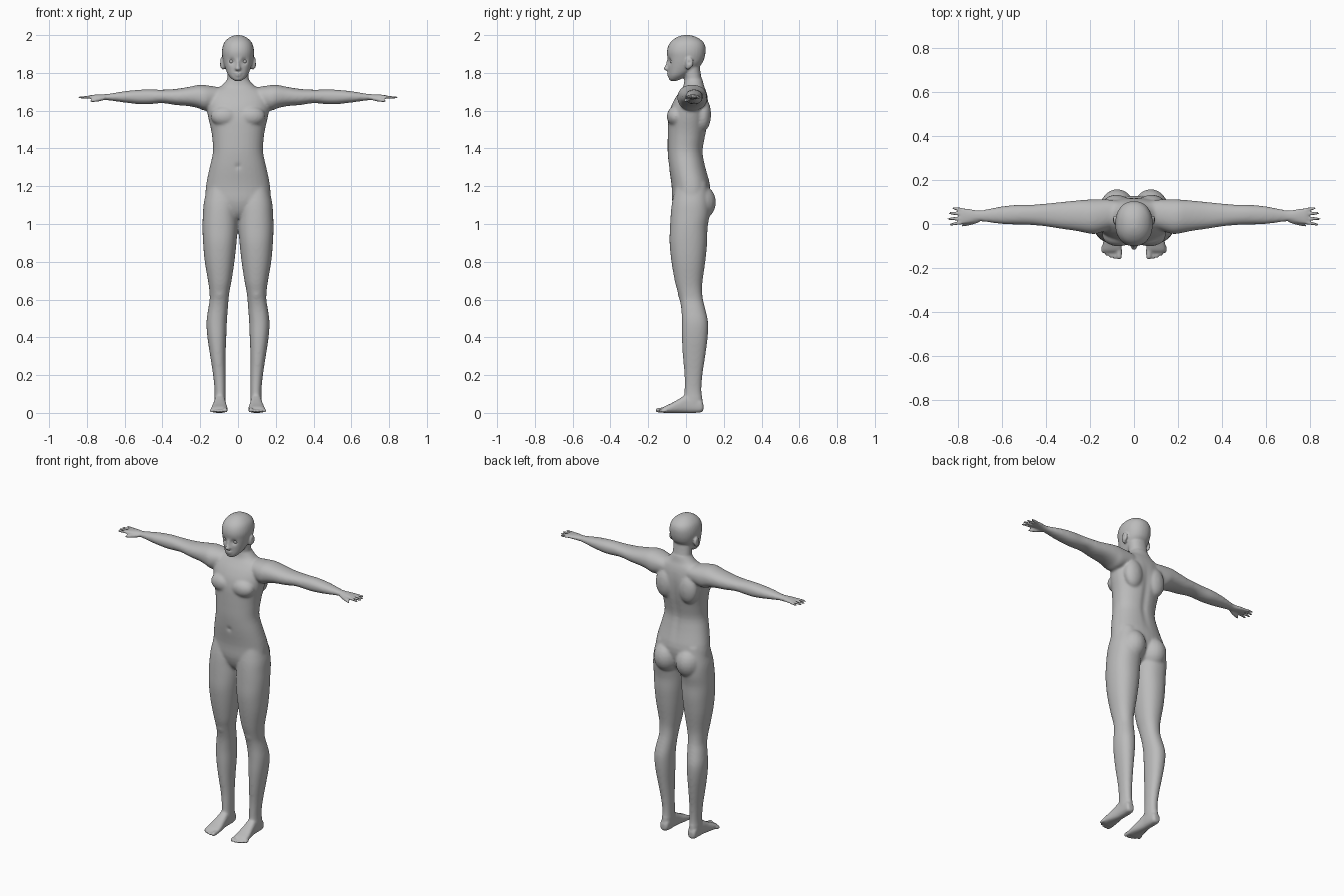
import bpy, math

skin = bpy.data.materials.new("plain grey")
skin.diffuse_color = (0.5, 0.5, 0.5, 1)
verts, faces = [], []
BOTH = (1, -1)


def spline(rows, steps=3):
    """Catmull-Rom interpolation through the section rows."""
    out = []
    for i in range(len(rows) - 1):
        p = [rows[max(i - 1, 0)], rows[i], rows[i + 1], rows[min(i + 2, len(rows) - 1)]]
        for k in range(steps):
            t = k / steps
            out.append([0.5 * (2 * b + (c - a) * t + (2 * a - 5 * b + 4 * c - d) * t * t
                               + (3 * b - a - 3 * c + d) * t ** 3) for a, b, c, d in zip(*p)])
    return out + [list(rows[-1])]


def loft(rows, axis="z", sides=(1,), n=2.2, seg=32, steps=3):
    """Rows are (position on axis, a0, a1, b0, b1): extents of a rounded section."""
    for s in sides:
        start, sections = len(verts), spline(rows, steps)
        flip = (axis == "y") ^ (s < 0) ^ (rows[0][0] > rows[-1][0])
        for t, a0, a1, b0, b1 in sections:
            for k in range(seg):
                c, d = math.cos(2 * math.pi * k / seg), math.sin(2 * math.pi * k / seg)
                a = (a0 + a1) / 2 + (a1 - a0) / 2 * math.copysign(abs(c) ** (2 / n), c)
                b = (b0 + b1) / 2 + (b1 - b0) / 2 * math.copysign(abs(d) ** (2 / n), d)
                x, y, z = {"z": (a, b, t), "x": (t, a, b), "y": (a, t, b)}[axis]
                verts.append((x * s, y, z))
        new = [tuple(range(start, start + seg))[::-1], tuple(range(len(verts) - seg, len(verts)))]
        for i in range(len(sections) - 1):
            r = start + i * seg
            for k in range(seg):
                j = (k + 1) % seg
                new.append((r + k, r + j, r + seg + j, r + seg + k))
        faces.extend([f[::-1] for f in new] if flip else new)


def blob(pos, rad, sides=BOTH):
    """Ellipsoid."""
    rows = []
    for k in range(13):
        u = math.pi * (.02 + .96 * k / 12)
        w = math.sin(u)
        rows.append((pos[2] - math.cos(u) * rad[2], pos[0] - w * rad[0], pos[0] + w * rad[0],
                     pos[1] - w * rad[1], pos[1] + w * rad[1]))
    loft(rows, "z", sides, 2, 20, 1)


def digit(axis, a, b, r0, r1):
    """Finger or toe; a and b are (along, across, height)."""
    rows = []
    for t, w in ((0, .8), (.3, 1), (.6, 1), (.85, .95), (.96, .7), (1, .25)):
        p = [u + (v - u) * t for u, v in zip(a, b)]
        r = (r0 + (r1 - r0) * t) * w
        rows.append((p[0], p[1] - r, p[1] + r, p[2] - r, p[2] + r))
    loft(rows, axis, BOTH, 2, 12, 2)


def centred(rows):
    return [(z, -w, w, y0, y1) for z, w, y0, y1 in rows]


def make_object(name):
    mesh = bpy.data.meshes.new(name)
    mesh.from_pydata(verts, [], faces)
    ob = bpy.data.objects.new(name, mesh)
    bpy.context.collection.objects.link(ob)
    verts.clear()
    faces.clear()
    return ob


# torso and neck
loft(centred([(1.03, .03, -.03, .05), (1.06, .09, -.055, .09), (1.12, .165, -.073, .118),
              (1.2, .17, -.076, .128), (1.3, .15, -.09, .104), (1.38, .133, -.097, .09),
              (1.45, .136, -.097, .1), (1.5, .143, -.096, .11), (1.56, .157, -.093, .118),
              (1.62, .167, -.08, .12), (1.67, .165, -.055, .115), (1.705, .14, -.03, .106),
              (1.73, .09, -.014, .096), (1.765, .058, -.008, .088)]))
loft(centred([(1.68, .064, -.02, .095), (1.75, .058, -.008, .086),
              (1.8, .056, -.012, .077), (1.86, .056, -.02, .07)]))
blob((.07, -.052, 1.57), (.075, .05, .055))    # chest
blob((.08, .09, 1.58), (.062, .043, .09))      # shoulder blades
blob((.076, .062, 1.115), (.082, .097, .1))    # buttocks

# arms and palms
loft([(.03, 0, .1, 1.62, 1.715), (.1, -.02, .11, 1.62, 1.724), (.17, -.045, .113, 1.6, 1.735),
      (.21, -.042, .111, 1.613, 1.736), (.26, -.032, .107, 1.624, 1.726),
      (.33, -.022, .1, 1.63, 1.715), (.4, -.011, .093, 1.64, 1.711),
      (.46, -.005, .088, 1.635, 1.712), (.52, -.003, .088, 1.634, 1.711),
      (.6, 0, .08, 1.643, 1.703), (.68, .01, .065, 1.654, 1.69), (.71, .012, .061, 1.656, 1.687),
      (.74, .005, .067, 1.659, 1.686), (.775, .0, .072, 1.662, 1.683),
      (.79, .004, .068, 1.665, 1.679)], "x", BOTH)

# fingers and thumbs
for y0, y1, tip in ((.008, -.002, .837), (.027, .023, .846), (.046, .049, .842), (.063, .073, .827)):
    digit("x", (.765, y0, 1.673), (tip, y1, 1.669), .0085, .0068)
digit("x", (.705, .018, 1.668), (.785, -.008, 1.649), .014, .0075)

# legs
loft([(1.22, .03, .155, -.05, .11), (1.12, .002, .18, -.073, .125), (1.05, .003, .186, -.081, .125),
      (.98, .003, .188, -.085, .114), (.9, .008, .185, -.087, .112), (.8, .019, .176, -.077, .102),
      (.7, .034, .159, -.06, .088), (.65, .044, .152, -.047, .085), (.6, .05, .15, -.034, .09),
      (.55, .054, .158, -.025, .102), (.48, .059, .167, -.022, .117), (.4, .062, .162, -.022, .115),
      (.3, .066, .147, -.017, .102), (.2, .066, .132, -.008, .087), (.12, .066, .124, -.008, .082),
      (.06, .066, .125, -.01, .088), (.02, .07, .122, 0, .088)], "z", BOTH)
blob((.098, -.02, .635), (.03, .024, .04))     # kneecaps

# feet and toes
loft([(.092, .082, .112, .015, .045), (.08, .07, .123, .003, .07), (.04, .066, .124, 0, .09),
      (0, .066, .126, 0, .095), (-.04, .062, .132, 0, .072), (-.08, .056, .14, 0, .05),
      (-.115, .055, .143, 0, .034), (-.128, .06, .138, .003, .024)], "y", BOTH, 2.6)
for i in range(5):
    r = .0135 if i == 0 else .009
    x = .067 if i == 0 else .07 + .0178 * i
    digit("y", (-.1, x, r + .004), (-.161 + .0018 * i * i, x, r), r, r * .9)

# head
loft(centred([(1.757, .018, -.086, -.05), (1.77, .035, -.091, -.02), (1.79, .052, -.093, .01),
              (1.82, .066, -.095, .055), (1.85, .076, -.096, .085), (1.88, .082, -.098, .098),
              (1.91, .085, -.101, .103), (1.94, .081, -.095, .102), (1.965, .07, -.08, .09),
              (1.985, .049, -.055, .064), (1.996, .027, -.03, .037), (2.0, .008, -.012, .014)]))
# nose, lips and ears
loft(centred([(1.872, .007, -.1, -.08), (1.84, .009, -.109, -.08), (1.823, .015, -.119, -.08),
              (1.811, .011, -.106, -.08)]))
blob((0, -.089, 1.798), (.022, .013, .006), (1,))
blob((0, -.087, 1.786), (.019, .013, .006), (1,))
blob((.086, .018, 1.853), (.011, .021, .029))
blob((.08, .01, 1.835), (.012, .013, .018))

# fuse every part into one skin
body = make_object("body")
mod = body.modifiers.new("fuse", "REMESH")
mod.mode = "VOXEL"
mod.voxel_size = .006
dg = bpy.context.evaluated_depsgraph_get()
fused = bpy.data.meshes.new_from_object(body.evaluated_get(dg))
body.modifiers.clear()
body.data = fused

# dents: eye sockets, ear hollows, navel (x, y, z, radius, push x, push y)
dents = [(.034, -.09, 1.861, .015, 0, .012), (.096, .016, 1.856, .01, -.006, 0),
         (0, -.095, 1.305, .011, 0, .012)]
broad = []
for v in fused.vertices:
    x, y, z = v.co
    s = -1 if x < 0 else 1
    for dx, dy, dz, r, px, py in dents:
        if abs(z - dz) < 2.5 * r:
            d2 = (abs(x) - dx) ** 2 + (y - dy) ** 2 + (z - dz) ** 2
            f = math.exp(-d2 / (r * r))
            v.co.x += s * px * f
            v.co.y += py * f
    # groove along the spine
    if y > .05 and 1.22 < z < 1.68:
        v.co.y -= .008 * math.exp(-(x / .018) ** 2) * math.sin((z - 1.22) / .46 * math.pi)
    if .09 < z < 1.765 and abs(x) < .7:
        broad.append(v.index)

# soften the blends, gently on head, hands and feet
body.vertex_groups.new(name="broad").add(broad, 1, "REPLACE")
for name, count, group in (("soften", 15, "broad"), ("polish", 2, "")):
    mod = body.modifiers.new(name, "SMOOTH")
    mod.factor = .5
    mod.iterations = count
    mod.vertex_group = group

# eyes
blob((.034, -.071, 1.861), (.0135, .0135, .0115))
eyes = make_object("eyes")

for ob in (body, eyes):
    ob.data.materials.clear()
    ob.data.materials.append(skin)
    ob.data.polygons.foreach_set("use_smooth", [True] * len(ob.data.polygons))
    ob.data.polygons.foreach_set("material_index", [0] * len(ob.data.polygons))
    ob.data.update()
